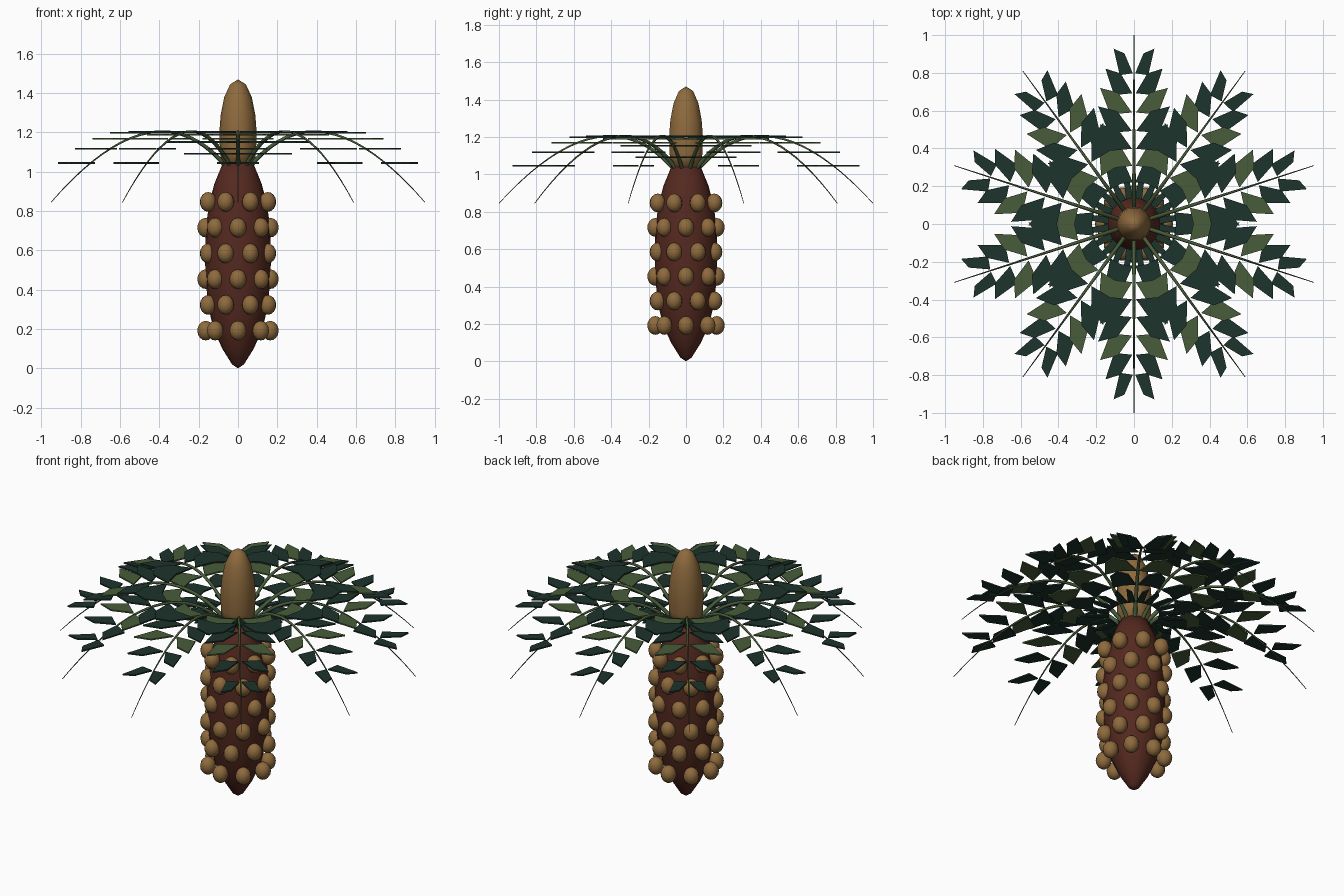
import bpy, bmesh, math
from mathutils import Vector, Matrix

cube = bpy.data.objects.get("Cube")
if cube:
    bpy.data.objects.remove(cube, do_unlink=True)


def material(name, r, g, b):
    m = bpy.data.materials.new(name)
    m.use_nodes = True
    m.diffuse_color = (r, g, b, 1)
    bsdf = next(n for n in m.node_tree.nodes if n.type == 'BSDF_PRINCIPLED')
    bsdf.inputs["Base Color"].default_value = (r, g, b, 1)
    bsdf.inputs["Roughness"].default_value = 0.9
    return m


BARK = material("red brown bark", 0.09, 0.022, 0.014)
TAN = material("tan", 0.27, 0.145, 0.047)
DARK = material("dark green", 0.012, 0.033, 0.024)
LIGHT = material("olive green", 0.065, 0.107, 0.042)


def add_object(name, mesh, *mats):
    for m in mats:
        mesh.materials.append(m)
    ob = bpy.data.objects.new(name, mesh)
    bpy.context.collection.objects.link(ob)
    return ob


def finish(bm, name, smooth=True):
    bmesh.ops.recalc_face_normals(bm, faces=bm.faces)
    for f in bm.faces:
        f.smooth = smooth
    mesh = bpy.data.meshes.new(name)
    bm.to_mesh(mesh)
    bm.free()
    return mesh


def lathe(name, profile, sides, mat):
    """Spin a (radius, height) profile around z."""
    bm = bmesh.new()
    verts = [bm.verts.new((r, 0, z)) for r, z in profile]
    edges = [bm.edges.new(pair) for pair in zip(verts, verts[1:])]
    bmesh.ops.spin(bm, geom=verts + edges, axis=(0, 0, 1), cent=(0, 0, 0),
                   angle=math.tau, steps=sides, use_duplicate=False)
    bmesh.ops.remove_doubles(bm, verts=bm.verts, dist=0.0005)
    return add_object(name, finish(bm, name), mat)


# Trunk and the bud on top of it
lathe("trunk", [(0, 0), (0.03, 0.02), (0.08, 0.1), (0.125, 0.2), (0.15, 0.31),
                (0.165, 0.45), (0.168, 0.58), (0.163, 0.72), (0.147, 0.84),
                (0.12, 0.94), (0.075, 1.05), (0, 1.06)], 20, BARK)
lathe("crown_bud", [(0, 1.04), (0.085, 1.04), (0.092, 1.11), (0.095, 1.2),
                    (0.088, 1.29), (0.07, 1.38), (0.04, 1.445), (0, 1.47)], 10, TAN)

# Staggered rings of knobs on the trunk
ROWS, PER_ROW = 6, 8
bm = bmesh.new()
for row in range(ROWS):
    z = 0.192 + row * 0.131
    for k in range(PER_ROW):
        a = math.tau * (k + 0.5 * (row % 2)) / PER_ROW
        place = (Matrix.Rotation(a, 4, 'Z') @ Matrix.Translation((0.164, 0, z))
                 @ Matrix.Diagonal((0.043, 0.043, 0.05, 1)))
        bmesh.ops.create_uvsphere(bm, u_segments=12, v_segments=8, radius=1, matrix=place)
add_object("trunk_knobs", finish(bm, "trunk_knobs"), TAN)


def arc(t):
    """Point on the arching midrib, in the xz plane."""
    a, b, c = Vector((0.05, 0, 1.01)), Vector((0.43, 0, 1.47)), Vector((1, 0, 0.845))
    return a * (1 - t) ** 2 + b * 2 * t * (1 - t) + c * t * t


# Midrib: tapered tube along the arc
curve = bpy.data.curves.new("midrib", 'CURVE')
curve.dimensions = '3D'
curve.bevel_depth = 0.012
curve.bevel_resolution = 1
curve.use_fill_caps = True
STEPS = 20
spline = curve.splines.new('POLY')
spline.points.add(STEPS)
for i, p in enumerate(spline.points):
    p.co = (*arc(i / STEPS), 1)
    p.radius = 1 - 0.85 * i / STEPS
helper = bpy.data.objects.new("midrib_helper", curve)
bpy.context.collection.objects.link(helper)
deps = bpy.context.evaluated_depsgraph_get()
rib_mesh = bpy.data.meshes.new_from_object(helper.evaluated_get(deps))
bpy.data.objects.remove(helper, do_unlink=True)
rib_mesh.materials.clear()
rib_mesh.materials.append(LIGHT)

# Leaflets: eight level, blunt-tipped pairs, widest in the middle, every third olive
OUTLINE = [(0.01, 0.06), (0.115, 0.47), (0.14, 1.0), (0, 0.7)]
bm = bmesh.new()
for i in range(1, 9):
    base = arc(i * 0.101)
    reach = 0.19 * math.sin(math.pi * i / 9.9)
    for side in (1, -1):
        top = [bm.verts.new(base + Vector((dx, side * w * reach, 0.004)))
               for dx, w in OUTLINE]
        low = [bm.verts.new(v.co - Vector((0, 0, 0.008))) for v in top]
        faces = [bm.faces.new(top), bm.faces.new(low)]
        for k in range(4):
            n = (k + 1) % 4
            faces.append(bm.faces.new((top[k], top[n], low[n], low[k])))
        for f in faces:
            f.material_index = int(i % 3 == 0)
leaf_mesh = finish(bm, "leaflets", smooth=False)
leaf_mesh.materials.append(DARK)
leaf_mesh.materials.append(LIGHT)

# Ten fronds around the crown
for k in range(10):
    angle = math.radians(18 + 36 * k)
    for part, mesh in (("midrib", rib_mesh), ("leaflets", leaf_mesh)):
        ob = add_object(f"frond_{k + 1}_{part}", mesh)
        ob.rotation_euler.z = angle
